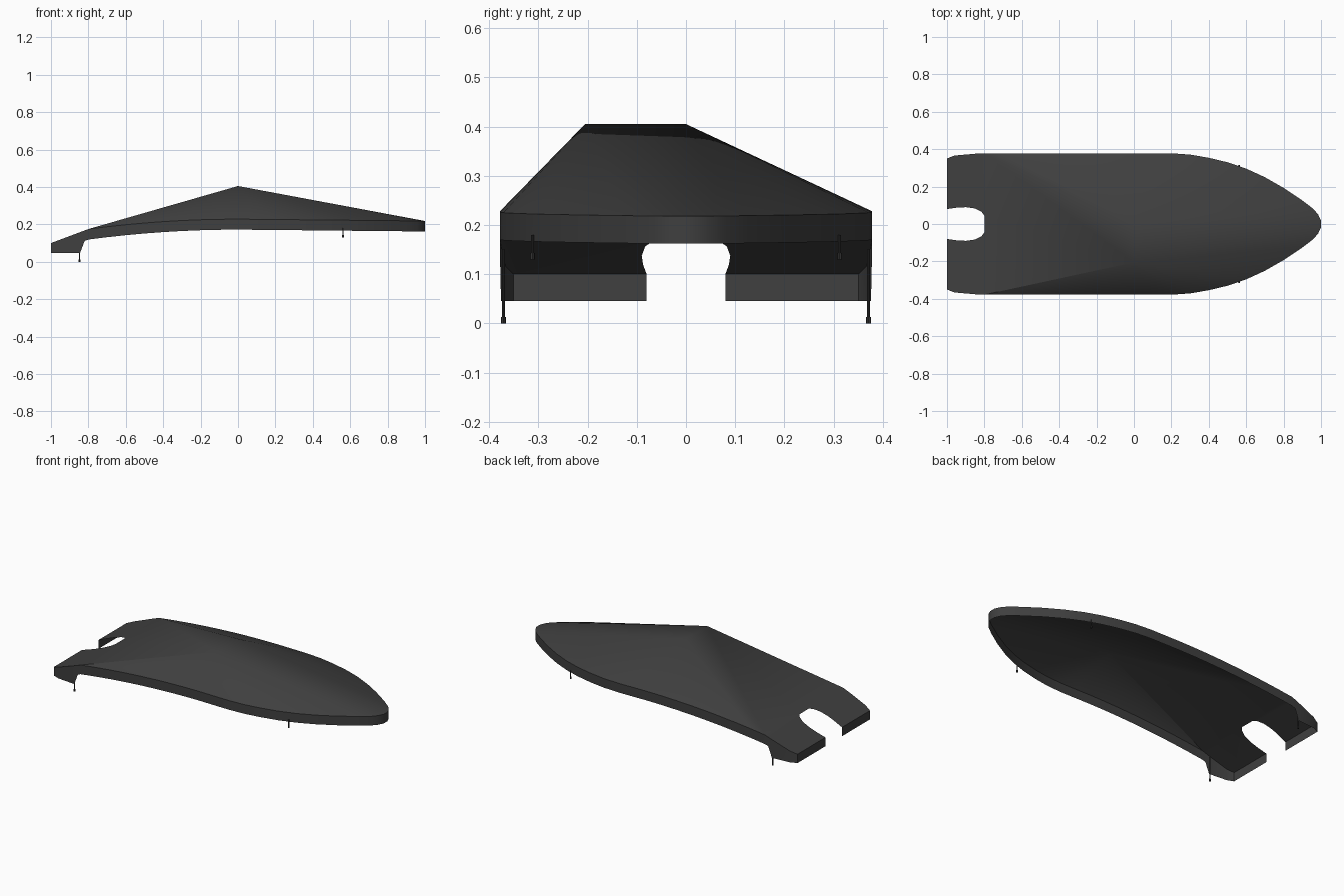
import bpy, bmesh, math
from mathutils import Vector

if "Cube" in bpy.data.objects:
    bpy.data.objects.remove(bpy.data.objects["Cube"])

def material(name, v):
    m = bpy.data.materials.new(name)
    m.diffuse_color = (v, v, v, 1)
    m.use_nodes = True
    m.node_tree.nodes["Principled BSDF"].inputs["Base Color"].default_value = m.diffuse_color
    return m

cover_mat = material("charcoal fabric", 0.05)
rod_mat = material("dark metal", 0.035)

def rim_z(x):
    # sloped flap at the stern, gently arched rim further forward
    if x <= -0.8:
        return 0.10 + (x + 1) * 0.375
    if x < 0:
        return 0.228 - 0.053 * (x / 0.8) ** 2
    return 0.228 - 0.010 * x

def hem_z(x):
    return 0.046 if x <= -0.845 else rim_z(x) - 0.056

# Half outline of the rim, from the stern corner to the bow: x, half width
stern = [(-1, 0.08), (-1, 0.35), (-0.96, 0.366), (-0.845, 0.376), (-0.82, 0.377), (-0.8, 0.378)]
side = [(-0.8 + i * 0.1, 0.378) for i in range(1, 11)]
bow = [(0.3, 0.371), (0.4, 0.354), (0.5, 0.33), (0.6, 0.296), (0.7, 0.25), (0.8, 0.193),
       (0.9, 0.126), (0.96, 0.08), (0.985, 0.05), (1.0, 0.018)]
outline = stern + side + bow
notch = [(-0.8, 0.045), (-0.815, 0.065), (-0.85, 0.083), (-0.9, 0.09), (-0.95, 0.087)]

bm = bmesh.new()
peaks = {-1: bm.verts.new((0, -0.205, 0.405)), 1: bm.verts.new((0, 0, 0.405))}
rims, hems, notches = {}, {}, {}
for s in (-1, 1):
    rims[s] = [bm.verts.new((x, s * y, rim_z(x))) for x, y in outline]
    hems[s] = [bm.verts.new((x, s * y, hem_z(x))) for x, y in outline]
    notches[s] = [bm.verts.new((x, s * y, rim_z(x))) for x, y in notch]
    rim, hem = rims[s], hems[s]
    n = len(stern)
    # notched stern flap
    bm.faces.new(rim[:n] + notches[s])
    # side panels fanning out from the peak
    for a, b in zip(rim[n - 1:], rim[n:]):
        bm.faces.new((a, b, peaks[s]))
    # hanging skirt
    for i in range(len(rim) - 1):
        bm.faces.new((rim[i], rim[i + 1], hem[i + 1], hem[i]))

# rear panel, front panel and bow end of the skirt
bm.faces.new((rims[-1][n - 1], notches[-1][0], notches[1][0], rims[1][n - 1], peaks[1], peaks[-1]))
bm.faces.new((peaks[-1], rims[-1][-1], peaks[1]))
bm.faces.new((peaks[1], rims[-1][-1], rims[1][-1]))
bm.faces.new((rims[-1][-1], rims[1][-1], hems[1][-1], hems[-1][-1]))
bmesh.ops.recalc_face_normals(bm, faces=bm.faces)
bm.normal_update()
if peaks[1].normal.z < 0:
    bmesh.ops.reverse_faces(bm, faces=bm.faces)
mesh = bpy.data.meshes.new("boat_cover")
bm.to_mesh(mesh)
bm.free()
mesh.materials.append(cover_mat)
cover = bpy.data.objects.new("boat_cover", mesh)
bpy.context.collection.objects.link(cover)
bpy.context.view_layer.objects.active = cover
cover.select_set(True)
bpy.ops.object.shade_smooth_by_angle(angle=math.radians(30))

# Hanging tie rods with a small weight at the lower end
def cylinder(name, x, y, z0, z1, r):
    bpy.ops.mesh.primitive_cylinder_add(vertices=8, radius=r, depth=z1 - z0,
                                        location=(x, y, (z0 + z1) / 2))
    ob = bpy.context.object
    ob.name = name
    ob.data.materials.append(rod_mat)

for s, label in ((-1, "right"), (1, "left")):
    for end, x, y, z0, z1 in (("rear", -0.847, 0.371, 0.0, 0.15), ("front", 0.562, 0.312, 0.13, 0.18)):
        cylinder(f"{end}_{label}_tie_rod", x, s * y, z0 + 0.006, z1, 0.003)
        cylinder(f"{end}_{label}_tie_weight", x, s * y, z0, z0 + 0.013, 0.005)
